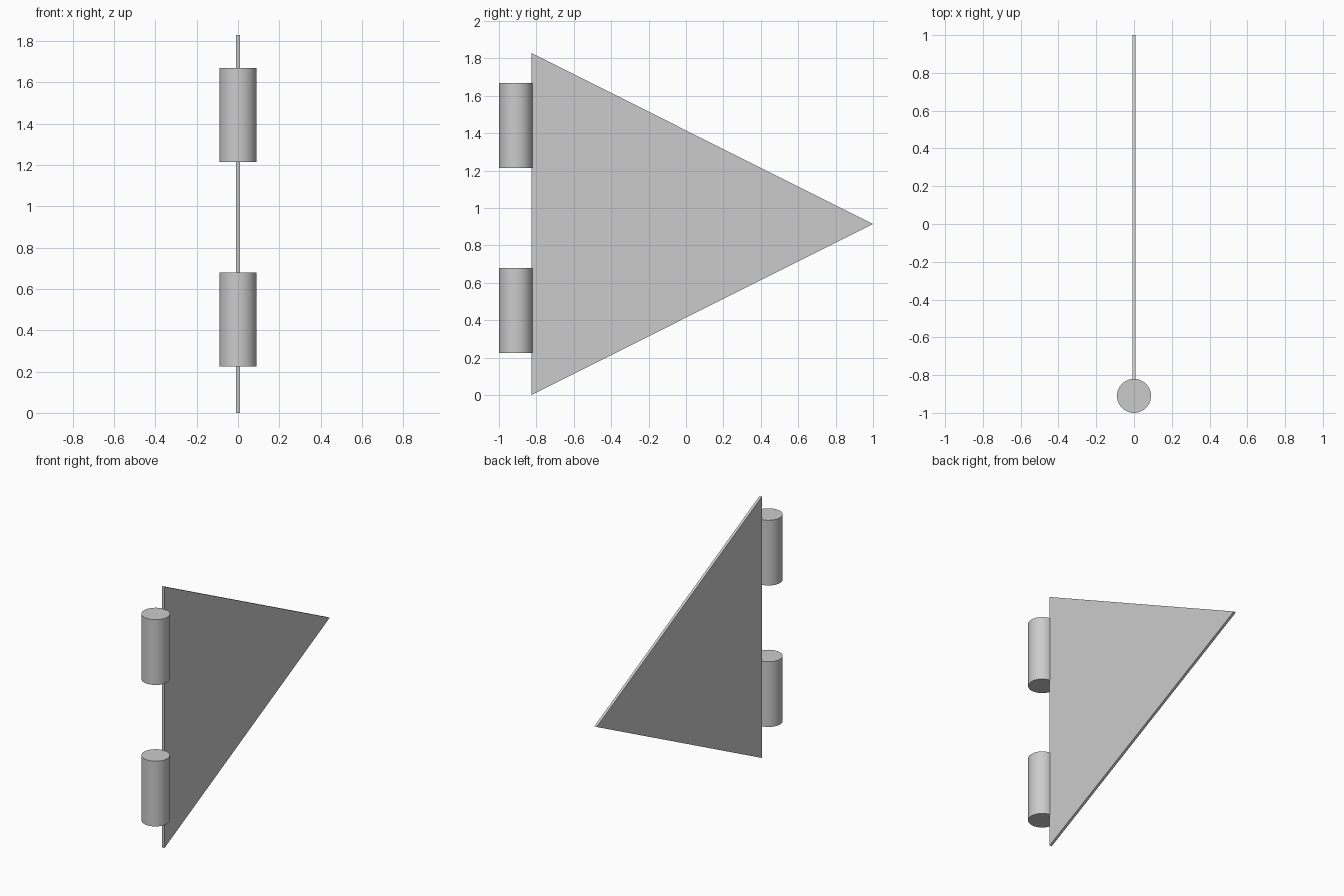
import bpy
import bmesh

if "Cube" in bpy.data.objects:
    bpy.data.objects.remove(bpy.data.objects["Cube"])

HEIGHT = 1.828
THICK = 0.018
RADIUS = 0.09


# Thin triangular flag plate, extruded along x
def add_plate():
    bm = bmesh.new()
    profile = [(-0.826, 0.0), (1.0, HEIGHT / 2), (-0.826, HEIGHT)]
    face = bm.faces.new([bm.verts.new((-THICK / 2, y, z)) for y, z in profile])
    side = bmesh.ops.extrude_face_region(bm, geom=[face])
    verts = [g for g in side["geom"] if isinstance(g, bmesh.types.BMVert)]
    bmesh.ops.translate(bm, verts=verts, vec=(THICK, 0, 0))
    bmesh.ops.recalc_face_normals(bm, faces=bm.faces)
    mesh = bpy.data.meshes.new("triangle_plate")
    bm.to_mesh(mesh)
    bm.free()
    obj = bpy.data.objects.new("triangle_plate", mesh)
    bpy.context.collection.objects.link(obj)


# Upright hinge barrel on the plate's straight edge
def add_barrel(name, z0, z1):
    bpy.ops.mesh.primitive_cylinder_add(
        vertices=64, radius=RADIUS, depth=z1 - z0,
        location=(0, -1 + RADIUS, (z0 + z1) / 2))
    bpy.context.object.name = name
    bpy.ops.object.shade_smooth_by_angle()


add_plate()
for name, z0, z1 in (("lower_hinge_barrel", 0.224, 0.68),
                     ("upper_hinge_barrel", 1.213, 1.669)):
    add_barrel(name, z0, z1)
